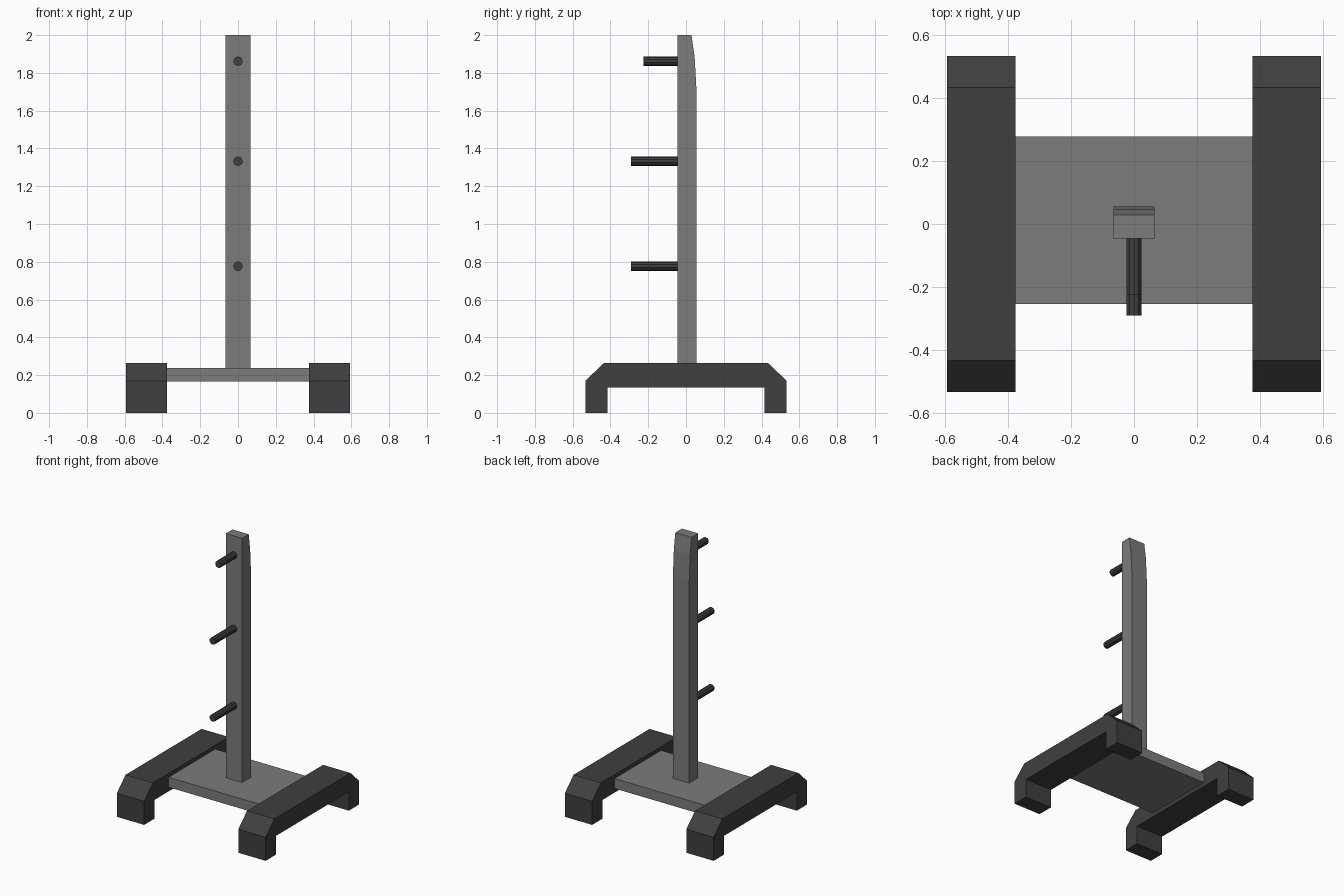
import bpy, bmesh, math
from mathutils import Matrix

if "Cube" in bpy.data.objects:
    bpy.data.objects.remove(bpy.data.objects["Cube"])


def material(name, v):
    m = bpy.data.materials.new(name)
    m.diffuse_color = (v, v, v, 1)
    m.use_nodes = True
    m.node_tree.nodes["Principled BSDF"].inputs["Base Color"].default_value = m.diffuse_color
    return m


GREY = material("mid grey", 0.2)
DARK = material("dark grey", 0.05)


def finish(name, bm, mat):
    bmesh.ops.recalc_face_normals(bm, faces=bm.faces)
    me = bpy.data.meshes.new(name)
    bm.to_mesh(me)
    bm.free()
    me.materials.append(mat)
    ob = bpy.data.objects.new(name, me)
    bpy.context.collection.objects.link(ob)
    return ob


def extrude_x(name, profile, x0, x1, mat):
    """Extrude a (y, z) profile from x0 to x1."""
    bm = bmesh.new()
    face = bm.faces.new([bm.verts.new((x0, y, z)) for y, z in profile])
    out = bmesh.ops.extrude_face_region(bm, geom=[face])["geom"]
    bmesh.ops.translate(bm, vec=(x1 - x0, 0, 0),
                        verts=[v for v in out if isinstance(v, bmesh.types.BMVert)])
    return finish(name, bm, mat)


# Bridge-shaped feet with chamfered shoulders
half = [(0.415, 0.135), (0.415, 0), (0.533, 0), (0.533, 0.17), (0.433, 0.265)]
foot = half + [(-y, z) for y, z in reversed(half)]
extrude_x("left_foot", foot, -0.594, -0.376, DARK)
extrude_x("right_foot", foot, 0.376, 0.594, DARK)

# Base plate between the feet
extrude_x("base_plate", [(-0.254, 0.165), (0.278, 0.165), (0.278, 0.237), (-0.254, 0.237)],
          -0.378, 0.378, GREY)

# Upright post, its back curving forward at the top
extrude_x("post", [(-0.046, 0.23), (0.056, 0.23), (0.056, 1.70), (0.046, 1.88),
                   (0.029, 2.0), (-0.046, 2.0)], -0.065, 0.065, GREY)

# Pegs on the front of the post
for name, z, tip in (("lower_peg", 0.777, -0.29), ("middle_peg", 1.333, -0.29),
                     ("upper_peg", 1.862, -0.225)):
    bm = bmesh.new()
    back = -0.04
    mat = Matrix.Translation((0, (tip + back) / 2, z)) @ Matrix.Rotation(math.pi / 2, 4, 'X')
    bmesh.ops.create_cone(bm, cap_ends=True, segments=10, radius1=0.025, radius2=0.025,
                          depth=back - tip, matrix=mat)
    finish(name, bm, DARK)
